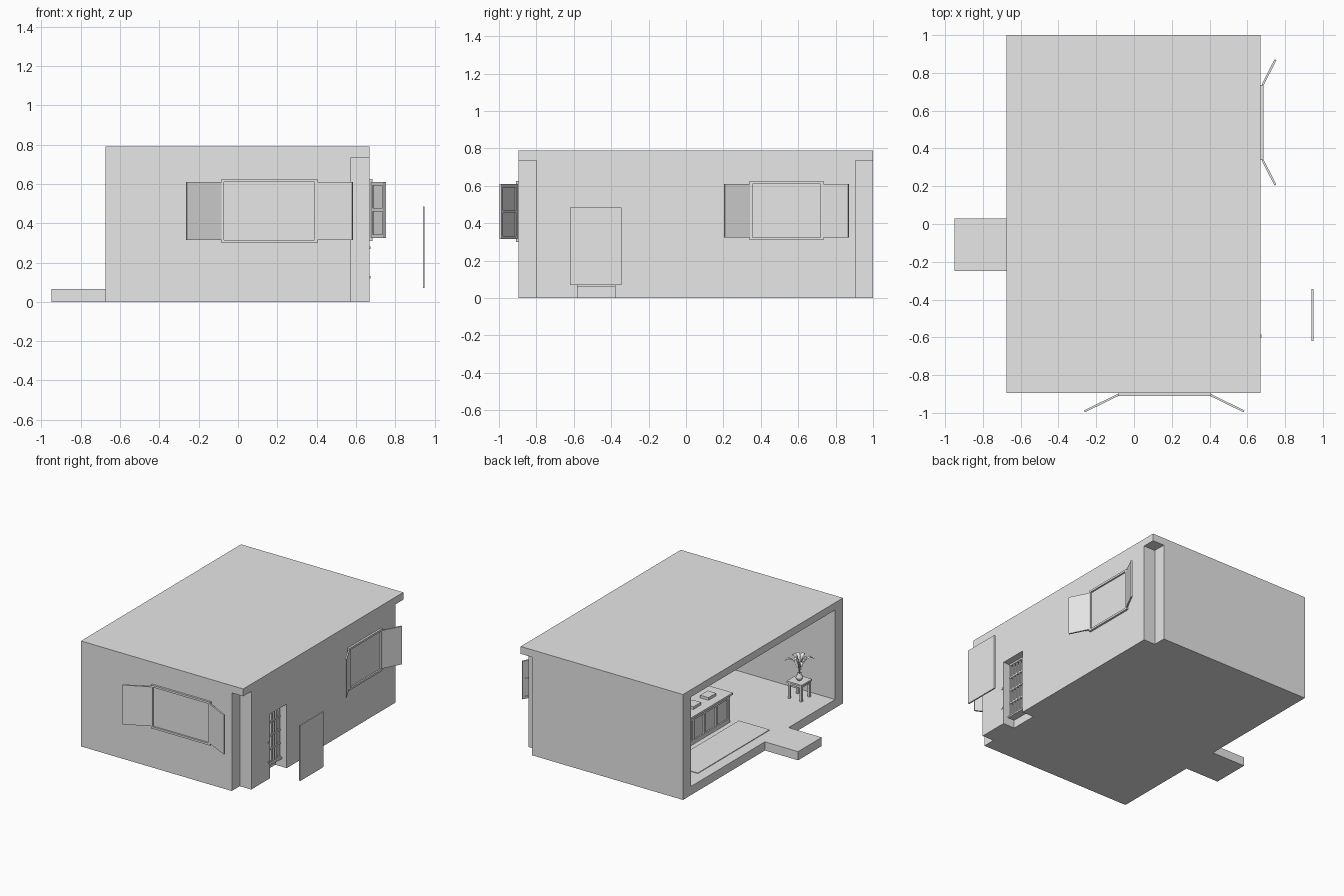
import bpy, bmesh, math
from mathutils import Matrix, Vector

if "Cube" in bpy.data.objects:
    bpy.data.objects.remove(bpy.data.objects["Cube"], do_unlink=True)

grey = bpy.data.materials.new("plain grey")
grey.use_nodes = True
grey.diffuse_color = (0.8, 0.8, 0.8, 1)
grey.node_tree.nodes["Principled BSDF"].inputs["Base Color"].default_value = (0.8, 0.8, 0.8, 1)


def finish(name, bm):
    bmesh.ops.recalc_face_normals(bm, faces=bm.faces)
    mesh = bpy.data.meshes.new(name)
    bm.to_mesh(mesh)
    bm.free()
    mesh.materials.append(grey)
    obj = bpy.data.objects.new(name, mesh)
    bpy.context.collection.objects.link(obj)
    return obj


def boxes(name, spans, matrix=Matrix()):
    """One object made of boxes, each given as x, y and z ranges."""
    bm = bmesh.new()
    for x, y, z in spans:
        size = Matrix.Diagonal((x[1] - x[0], y[1] - y[0], z[1] - z[0], 1))
        mid = Matrix.Translation([sum(r) / 2 for r in (x, y, z)])
        bmesh.ops.create_cube(bm, size=1, matrix=matrix @ mid @ size)
    return finish(name, bm)


LEFT, RIGHT, INNER = -0.675, 0.67, 0.575
FRONT, BACK, EAVES, FLOOR = -0.895, 1.0, 0.735, 0.065
WALL = 0.095
Y0, Y1 = FRONT + WALL, BACK - WALL

# Shell: the corner notches come from walls that stop short of each other
boxes("roof", [((LEFT, RIGHT), (FRONT, BACK), (EAVES, 0.79))])
boxes("floor", [((LEFT, INNER), (Y0, Y1), (0, FLOOR))])
boxes("entrance_step", [((-0.95, LEFT), (-0.25, 0.03), (0, FLOOR))])
boxes("front_wall", [((LEFT, INNER), (FRONT, Y0), (0, EAVES))])
boxes("back_wall", [((LEFT, INNER), (Y1, BACK), (0, EAVES))])
DOOR = (-0.58, -0.38)
boxes("side_wall", [((INNER, RIGHT), (Y0, DOOR[0]), (0, EAVES)),
                    ((INNER, RIGHT), (DOOR[1], Y1), (0, EAVES)),
                    ((INNER, RIGHT), DOOR, (0.48, EAVES))])
boxes("ceiling_beams", [((-0.62, INNER), (y - 0.035, y + 0.035), (0.695, EAVES))
                        for y in (0.59, 0.32, 0.05, -0.22, -0.49)])

# Doorway: loose door panel, hinges, grille and its sill
boxes("door", [((0.94, 0.95), (-0.62, -0.345), (0.07, 0.485))])
boxes("door_hinges", [((RIGHT, 0.674), (-0.6, -0.585), (z, z + 0.012)) for z in (0.12, 0.27)])
boxes("door_sill", [((INNER, 0.63), DOOR, (0.06, 0.072))])
bars = [((0.605, 0.617), (y - 0.005, y + 0.005), (0.07, 0.48))
        for y in [DOOR[0] + 0.008 + i * 0.0307 for i in range(7)]]
rails = [((0.603, 0.619), DOOR, (z, z + 0.012)) for z in (0.07, 0.17, 0.27, 0.37, 0.468)]
boxes("door_grille", bars + rails)


# Windows: frame, closed pane and a pair of open shutters with framed backs
def window(name, place, half, z0, z1, length, angle):
    t = 0.015
    boxes(name + "_frame", [((-half, half), (-t, 0), (z1 - t, z1)),
                            ((-half, half), (-t, 0), (z0, z0 + t)),
                            ((-half, -half + t), (-t, 0), (z0, z1)),
                            ((half - t, half), (-t, 0), (z0, z1))], place)
    boxes(name + "_pane", [((-half, half), (-0.004, 0), (z0, z1))], place)
    low, high, mid = z0 + t, z1 - t, (z0 + z1) / 2
    e = 0.018
    for side, word in ((1, "right"), (-1, "left")):
        turn = (place @ Matrix.Diagonal((side, 1, 1, 1)) @ Matrix.Translation((half, -0.012, 0))
                @ Matrix.Rotation(-math.radians(angle), 4, 'Z'))
        back = [((0, length), (0.002, 0.007), (z - e / 2, z + e / 2))
                for z in (low + e / 2, mid, high - e / 2)]
        back += [((x, x + e), (0.002, 0.007), (low, high)) for x in (0, length - e)]
        boxes(name + "_shutter_" + word, [((0, length), (-0.004, 0.002), (low, high))] + back, turn)


window("front_window", Matrix.Translation((0.16, FRONT, 0)), 0.245, 0.30, 0.625, 0.197, 26)
window("side_window", Matrix.Translation((RIGHT, 0.5375, 0)) @ Matrix.Rotation(math.pi / 2, 4, 'Z'),
       0.1975, 0.31, 0.625, 0.15, 27)

# Rug and counter with framed front panels and books on top
boxes("rug", [((-0.595, -0.34), (-0.14, 0.71), (FLOOR, FLOOR + 0.005))])
CX, CY0, CY1, CZ = -0.29, -0.09, 0.75, 0.27
panels = 6
step = (CY1 - CY0) / panels
trim = [((CX - 0.01, CX), (CY0, CY1), r) for r in ((FLOOR, 0.095), (0.245, CZ))]
for i in range(panels + 1):
    y = min(CY0 + i * step, CY1 - 0.02)
    trim.append(((CX - 0.01, CX), (y, y + 0.02), (FLOOR, CZ)))
boxes("counter", [((CX, -0.11), (CY0, CY1), (FLOOR, CZ))] + trim)
boxes("counter_top", [((CX - 0.025, -0.1), (CY0 - 0.015, CY1 + 0.015), (CZ, CZ + 0.015))])
boxes("counter_books", [((-0.25, -0.18), (y, y + 0.09), (CZ + 0.015, CZ + 0.035))
                        for y in (0.0, 0.18, 0.36, 0.54)])

# Small table
TX, TY, TZ = -0.457, -0.69, 0.195
h = 0.062
legs = [((TX + sx * 0.048 - 0.008, TX + sx * 0.048 + 0.008),
         (TY + sy * 0.048 - 0.008, TY + sy * 0.048 + 0.008), (FLOOR, TZ))
        for sx in (-1, 1) for sy in (-1, 1)]
boxes("plant_table", legs + [((TX - h, TX + h), (TY - h, TY + h), (TZ - 0.012, TZ)),
                             ((TX - 0.052, TX + 0.052), (TY - 0.052, TY + 0.052), (TZ - 0.03, TZ))])

# Vase, spun from a profile
bm = bmesh.new()
profile = [(0, 0), (0.014, 0), (0.026, 0.018), (0.024, 0.032), (0.011, 0.045), (0.015, 0.055), (0, 0.05)]
points = [bm.verts.new((TX + r, TY, TZ + z)) for r, z in profile]
edges = [bm.edges.new(pair) for pair in zip(points, points[1:])]
bmesh.ops.spin(bm, geom=points + edges, cent=(TX, TY, 0), axis=(0, 0, 1),
               angle=2 * math.pi, steps=16, use_merge=True)
bmesh.ops.remove_doubles(bm, verts=bm.verts, dist=0.0005)
vase = finish("vase", bm)
vase.data.shade_smooth()

# Plant: arching leaves fanned around the vase
bm = bmesh.new()
arch = [(0, 0.04, 0.003), (0.02, 0.11, 0.004), (0.045, 0.155, 0.014), (0.075, 0.17, 0.014), (0.105, 0.15, 0.002)]
for i in range(8):
    spread = 1.0 if i % 2 else 0.6
    turn = Matrix.Translation((TX, TY, TZ)) @ Matrix.Rotation(i * math.pi / 4, 4, 'Z')
    rows = [[bm.verts.new(turn @ Vector((r * spread, s * w, z * (1.25 - 0.25 * spread)))) for s in (-1, 1)]
            for r, z, w in arch]
    for a, b in zip(rows, rows[1:]):
        bm.faces.new((a[0], a[1], b[1], b[0]))
finish("plant_leaves", bm)
